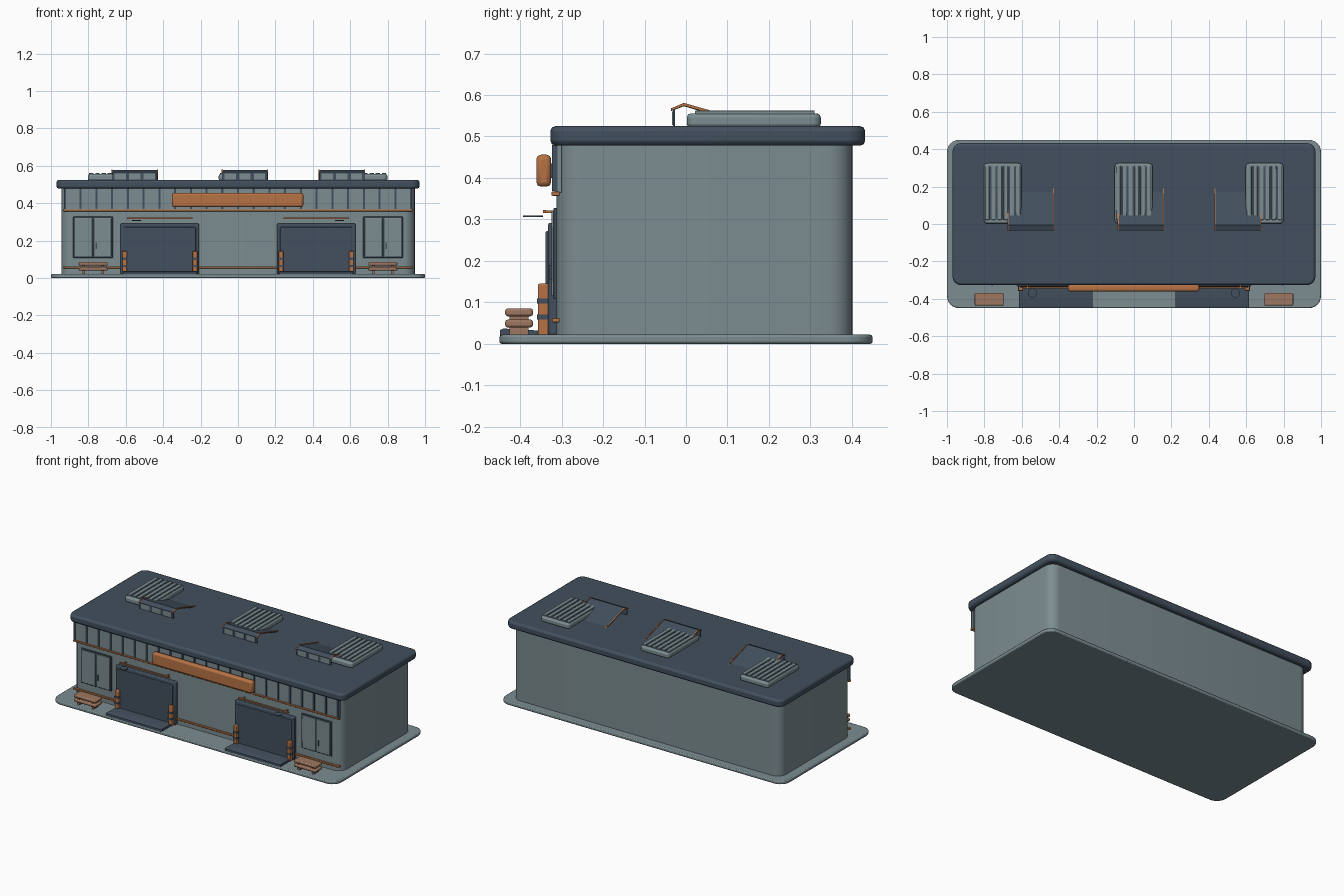
import bpy, bmesh, math
from mathutils import Vector

if "Cube" in bpy.data.objects:
    bpy.data.objects.remove(bpy.data.objects["Cube"], do_unlink=True)


def material(name, rgb):
    m = bpy.data.materials.new(name)
    m.use_nodes = True
    color = (*rgb, 1)
    m.diffuse_color = color
    bsdf = m.node_tree.nodes["Principled BSDF"]
    bsdf.inputs["Base Color"].default_value = color
    bsdf.inputs["Roughness"].default_value = 0.7
    return m


GREY = material("wall_grey", (0.20, 0.265, 0.285))
SLATE = material("dark_slate", (0.055, 0.08, 0.112))
ORANGE = material("rust_orange", (0.47, 0.17, 0.06))
WOOD = material("bench_brown", (0.34, 0.18, 0.115))


def finish(bm, name, mat, bevel=0, segments=2):
    bmesh.ops.recalc_face_normals(bm, faces=bm.faces)
    mesh = bpy.data.meshes.new(name)
    bm.to_mesh(mesh)
    bm.free()
    mesh.materials.append(mat)
    ob = bpy.data.objects.new(name, mesh)
    bpy.context.collection.objects.link(ob)
    if bevel:
        mod = ob.modifiers.new("soft_edges", "BEVEL")
        mod.width, mod.segments = bevel, segments
        mod.limit_method = "ANGLE"
    bpy.ops.object.select_all(action="DESELECT")
    ob.select_set(True)
    bpy.context.view_layer.objects.active = ob
    bpy.ops.object.shade_smooth_by_angle(angle=math.radians(35))
    return ob


def box(name, xs, ys, zs, mat, bevel=0, corner=0):
    """Box between limits, with optional rounded upright corners and soft rims."""
    bm = bmesh.new()
    bmesh.ops.create_cube(bm, size=1)
    for v in bm.verts:
        v.co = Vector([(a + b) / 2 + c * (b - a)
                       for c, (a, b) in zip(v.co, (xs, ys, zs))])
    if corner:
        upright = [e for e in bm.edges
                   if abs(e.verts[0].co.z - e.verts[1].co.z) > 1e-5]
        bmesh.ops.bevel(bm, geom=upright, offset=corner, segments=6,
                        profile=0.5, affect="EDGES")
    return finish(bm, name, mat, bevel)


def extrude_x(name, profile, xs, mat):
    """Closed (y, z) profile extruded along x."""
    bm = bmesh.new()
    face = bm.faces.new([bm.verts.new((xs[0], y, z)) for y, z in profile])
    out = bmesh.ops.extrude_face_region(bm, geom=[face])["geom"]
    verts = [g for g in out if isinstance(g, bmesh.types.BMVert)]
    bmesh.ops.translate(bm, verts=verts, vec=(xs[1] - xs[0], 0, 0))
    return finish(bm, name, mat)


def span(centre, width):
    return centre - width / 2, centre + width / 2


# Main shell
box("ground_slab", (-1, 1), (-0.45, 0.45), (0, 0.022), GREY, 0.006, 0.065)
box("building_walls", (-0.945, 0.945), (-0.312, 0.402), (0.015, 0.49), GREY, 0, 0.06)
box("roof_slab", (-0.97, 0.97), (-0.327, 0.432), (0.478, 0.525), SLATE, 0.012, 0.045)

# Upper cladding and trims
box("upper_cladding", (-0.93, 0.93), (-0.317, -0.30), (0.365, 0.48), GREY)
for i in range(23):
    x = -0.925 + i * 1.85 / 22
    box("cladding_rib", span(x, 0.011), (-0.323, -0.31), (0.368, 0.48), SLATE)
box("upper_trim", (-0.935, 0.935), (-0.324, -0.305), (0.357, 0.367), ORANGE, 0.002)
box("lower_trim", (-0.935, 0.935), (-0.323, -0.305), (0.052, 0.062), ORANGE, 0.002)

# Blank sign board with brackets
box("sign_board", (-0.353, 0.349), (-0.361, -0.325), (0.379, 0.456), ORANGE, 0.011)
for x in (-0.25, 0.25):
    box("sign_bracket", span(x, 0.025), (-0.335, -0.305), (0.40, 0.435), SLATE)

# Loading bays
for side in (-1, 1):
    c = side * 0.418
    box("bay_frame", span(c, 0.42), (-0.333, -0.30), (0.02, 0.292), SLATE, 0.006)
    box("bay_door", span(c, 0.385), (-0.339, -0.32), (0.025, 0.272), SLATE, 0.004)
    extrude_x("loading_ramp", [(-0.449, 0.008), (-0.449, 0.033), (-0.44, 0.037),
                               (-0.32, 0.03), (-0.32, 0.008)],
              span(c, 0.392), SLATE)
    # Bollards with dark bands
    for x in (c - 0.188, c + 0.188):
        box("bollard", span(x, 0.025), (-0.357, -0.33), (0.02, 0.145), ORANGE, 0.004)
        for z in (0.065, 0.103):
            box("bollard_band", span(x, 0.027), (-0.359, -0.33), span(z, 0.012), SLATE)
    # Light bar and round lamp above the door
    box("light_bar", span(c, 0.35), (-0.345, -0.337), (0.315, 0.323), ORANGE)
    for x in (c - 0.15, c + 0.15):
        box("light_bar_arm", span(x, 0.008), (-0.34, -0.305), (0.316, 0.322), ORANGE)
    bm = bmesh.new()
    bmesh.ops.create_cone(bm, cap_ends=True, segments=24, radius1=0.024,
                          radius2=0.024, depth=0.004)
    bmesh.ops.translate(bm, verts=bm.verts, vec=(side * 0.543, -0.369, 0.308))
    finish(bm, "round_lamp", SLATE)

# Side double windows
for side in (-1, 1):
    c = side * 0.775
    box("window_frame", span(c, 0.212), (-0.319, -0.30), (0.108, 0.328), SLATE, 0.002)
    for half in (-1, 1):
        box("window_pane", span(c + half * 0.0505, 0.094), (-0.324, -0.31),
            (0.115, 0.321), GREY, 0.002)
    box("window_handle", span(c + 0.018, 0.008), (-0.329, -0.32), (0.155, 0.19), SLATE)

# Slatted benches
for side in (-1, 1):
    c = side * 0.774
    for z in (0.049, 0.076):
        box("bench_slab", span(c, 0.155), (-0.436, -0.369), span(z, 0.019), WOOD, 0.006)
    for x in (c - 0.05, c + 0.05):
        box("bench_support", span(x, 0.014), (-0.425, -0.38), (0.02, 0.07), WOOD)

# Roof vents with slats
for c in (-0.702, -0.002, 0.698):
    box("vent_box", span(c, 0.202), (0.002, 0.325), (0.52, 0.556), GREY, 0.01, 0.02)
    box("vent_recess", span(c, 0.165), (0.025, 0.308), (0.55, 0.5575), SLATE)
    for i in range(6):
        box("vent_slat", span(c + (i - 2.5) * 0.033, 0.023), (0.022, 0.31),
            (0.552, 0.563), GREY, 0.002)

# Tilted skylights with an open back
for c in (-0.552, 0.037, 0.555):
    extrude_x("skylight_cover", [(-0.036, 0.566), (-0.005, 0.578), (0.18, 0.522),
                                 (0.18, 0.517), (-0.005, 0.573), (-0.036, 0.561)],
              span(c, 0.24), SLATE)
    box("skylight_front", span(c, 0.24), (-0.031, -0.026), (0.52, 0.566), SLATE)
    for i in range(3):
        box("skylight_pane", span(c + (i - 1) * 0.078, 0.06), (-0.034, -0.028),
            (0.528, 0.56), GREY)
    for side in (-1, 1):
        extrude_x("skylight_edge", [(-0.036, 0.568), (-0.005, 0.581), (0.19, 0.525),
                                    (0.19, 0.519), (-0.005, 0.574), (-0.036, 0.562)],
                  span(c + side * 0.1215, 0.006), ORANGE)
